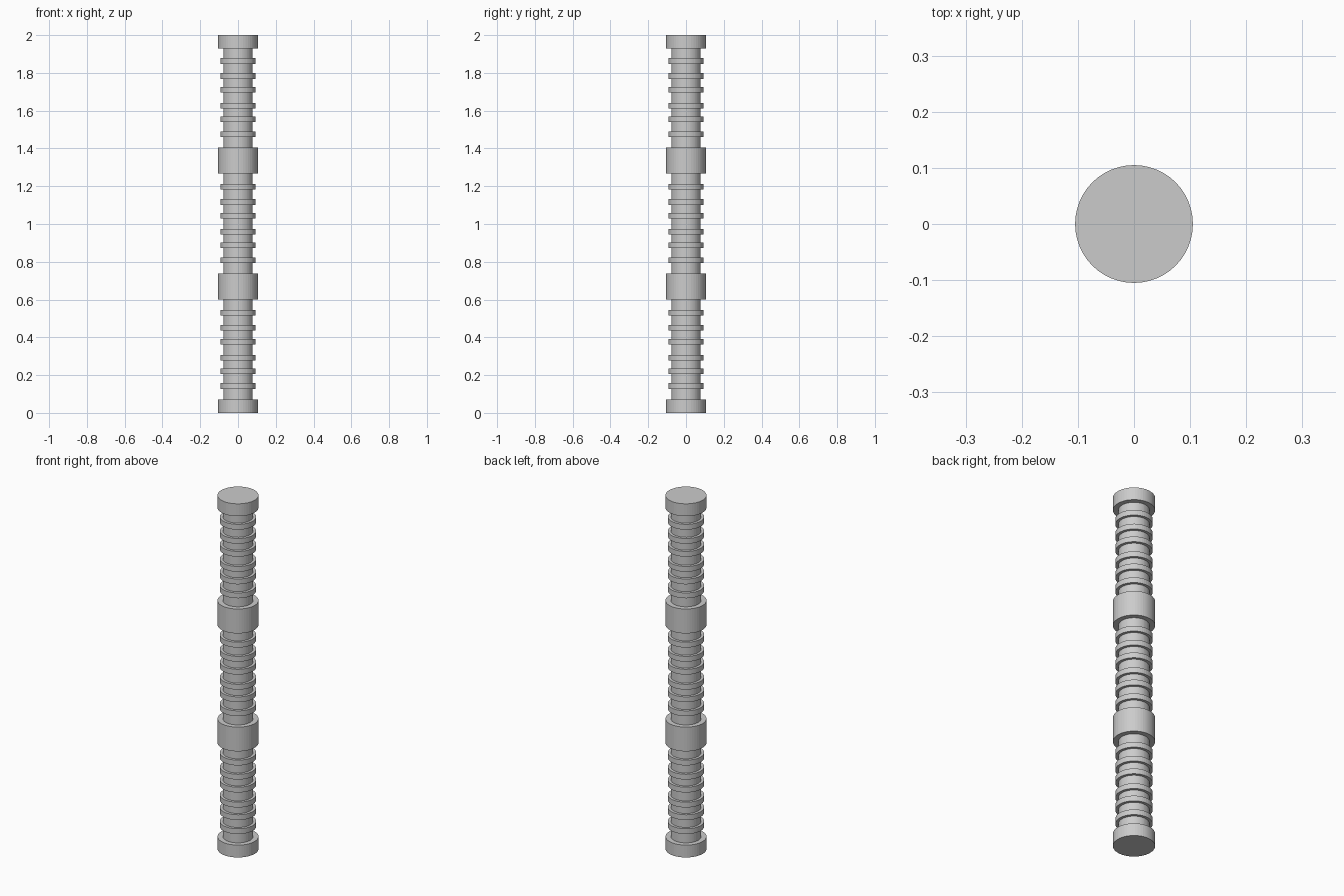
import bpy

if "Cube" in bpy.data.objects:
    bpy.data.objects.remove(bpy.data.objects["Cube"])

SIDES = 48


def cylinder(name, radius, z0, z1):
    bpy.ops.mesh.primitive_cylinder_add(vertices=SIDES, radius=radius,
                                        depth=z1 - z0, location=(0, 0, (z0 + z1) / 2))
    bpy.context.object.name = name


# End caps and the two wide collars
for name, z0, z1 in [("bottom_cap", 0, 0.07), ("lower_collar", 0.6, 0.737),
                     ("upper_collar", 1.267, 1.405), ("top_cap", 1.93, 2)]:
    cylinder(name, 0.105, z0, z1)

# Shaft sections between the collars
for name, z0, z1 in [("lower_shaft", 0.07, 0.6), ("middle_shaft", 0.737, 1.267),
                     ("upper_shaft", 1.405, 1.93)]:
    cylinder(name, 0.078, z0, z1)

# Six thin ribs on each of the three sections
for section in range(3):
    for z in (0.142, 0.221, 0.292, 0.377, 0.450, 0.530):
        centre = z + section * 2 / 3
        cylinder("rib", 0.093, centre - 0.015, centre + 0.015)
